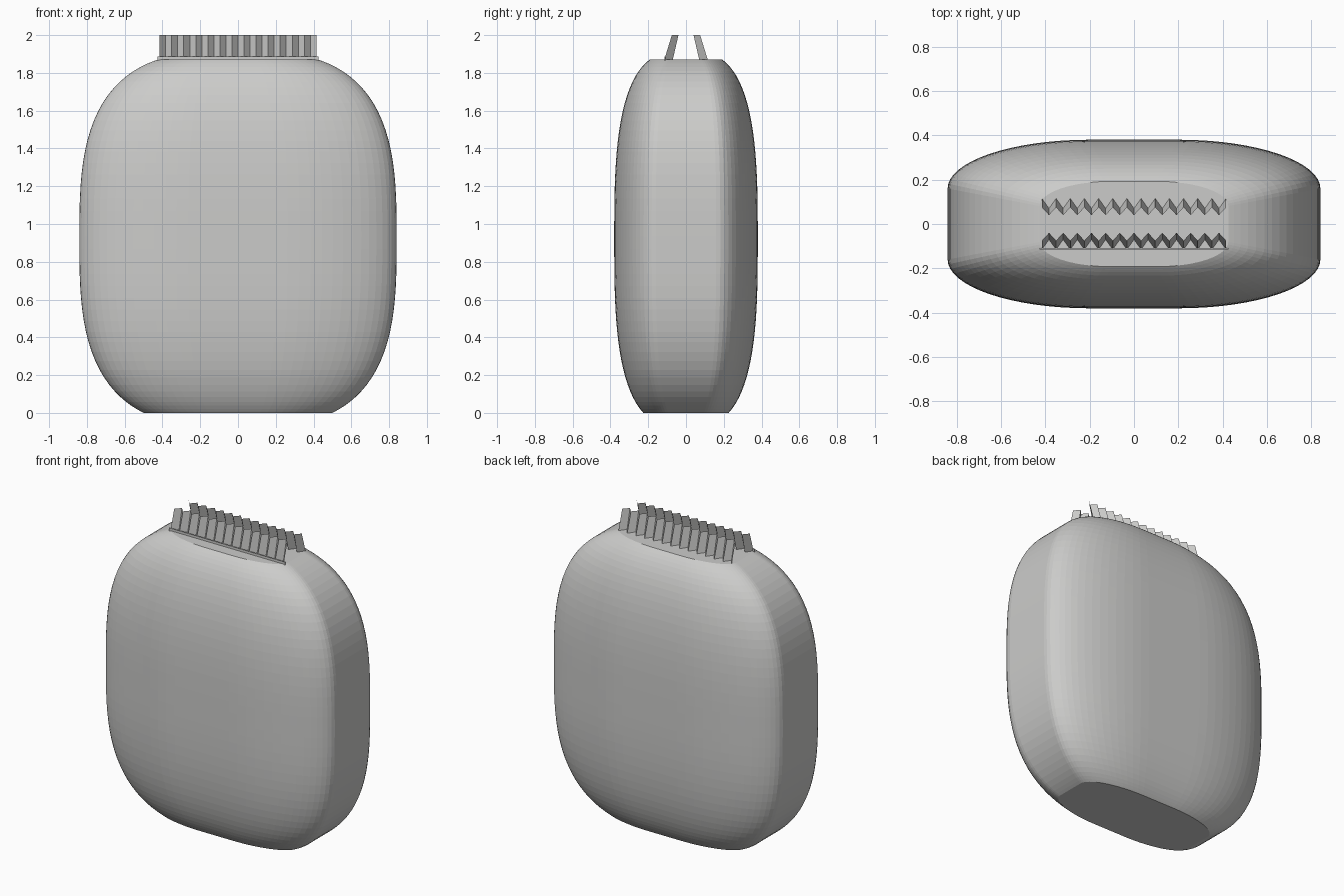
import bpy
from math import sin, cos, pi

cube = bpy.data.objects.get("Cube")
if cube:
    bpy.data.objects.remove(cube, do_unlink=True)

# One plain grey for the whole model
grey = bpy.data.materials.new("light grey")
grey.use_nodes = True
grey.diffuse_color = (0.6, 0.6, 0.59, 1)
grey.node_tree.nodes["Principled BSDF"].inputs["Base Color"].default_value = grey.diffuse_color


def add_mesh(name, verts, faces):
    mesh = bpy.data.meshes.new(name)
    mesh.from_pydata(verts, [], faces)
    mesh.materials.append(grey)
    obj = bpy.data.objects.new(name, mesh)
    bpy.context.collection.objects.link(obj)
    return obj


# Body: pillow-shaped plan, scaled up the height, cut flat at both ends
HALF_W, HALF_D, BODY_TOP = 0.84, 0.38, 1.87
FLAT_X, FLAT_Y = 0.2, 0.16
CORNER = 16
RINGS = 44

plan = []
for quarter, (sx, sy) in enumerate([(1, 1), (-1, 1), (-1, -1), (1, -1)]):
    for i in range(CORNER + 1):
        a = (quarter + i / CORNER) * pi / 2
        plan.append((sx * FLAT_X + (HALF_W - FLAT_X) * cos(a),
                     sy * FLAT_Y + (HALF_D - FLAT_Y) * sin(a)))


def swell(z):
    return (1 - abs((z - 0.92) / 0.995) ** 3) ** (1 / 3)


count = len(plan)
verts, faces = [], []
for r in range(RINGS + 1):
    z = BODY_TOP * (1 - cos(pi * r / RINGS)) / 2
    verts += [(x * swell(z), y * swell(z), z) for x, y in plan]
for r in range(RINGS):
    for i in range(count):
        j = (i + 1) % count
        faces.append((r * count + i, r * count + j,
                      (r + 1) * count + j, (r + 1) * count + i))
faces.append(tuple(reversed(range(count))))
faces.append(tuple(range(RINGS * count, (RINGS + 1) * count)))
add_mesh("body", verts, faces)


# Two pleated rows of teeth leaning towards each other
TEETH = 13
ROW = 0.415


def tooth_row(name, side):
    verts, faces = [], []
    for i in range(2 * TEETH + 1):
        x = -ROW + ROW * i / TEETH
        low, high = (0.115, 0.075) if i % 2 == 0 else (0.07, 0.04)
        verts += [(x, side * low, BODY_TOP), (x, side * high, 2.0)]
    for i in range(2 * TEETH):
        face = (2 * i, 2 * i + 2, 2 * i + 3, 2 * i + 1)
        faces.append(face if side < 0 else face[::-1])
    add_mesh(name, verts, faces)


tooth_row("front_teeth", -1)
tooth_row("back_teeth", 1)

# Thin strip along the foot of the front teeth
bpy.ops.mesh.primitive_cube_add(size=1, location=(0, -0.112, 1.876))
strip = bpy.context.object
strip.name = "front_teeth_strip"
strip.scale = (0.85, 0.006, 0.02)
strip.data.materials.append(grey)
